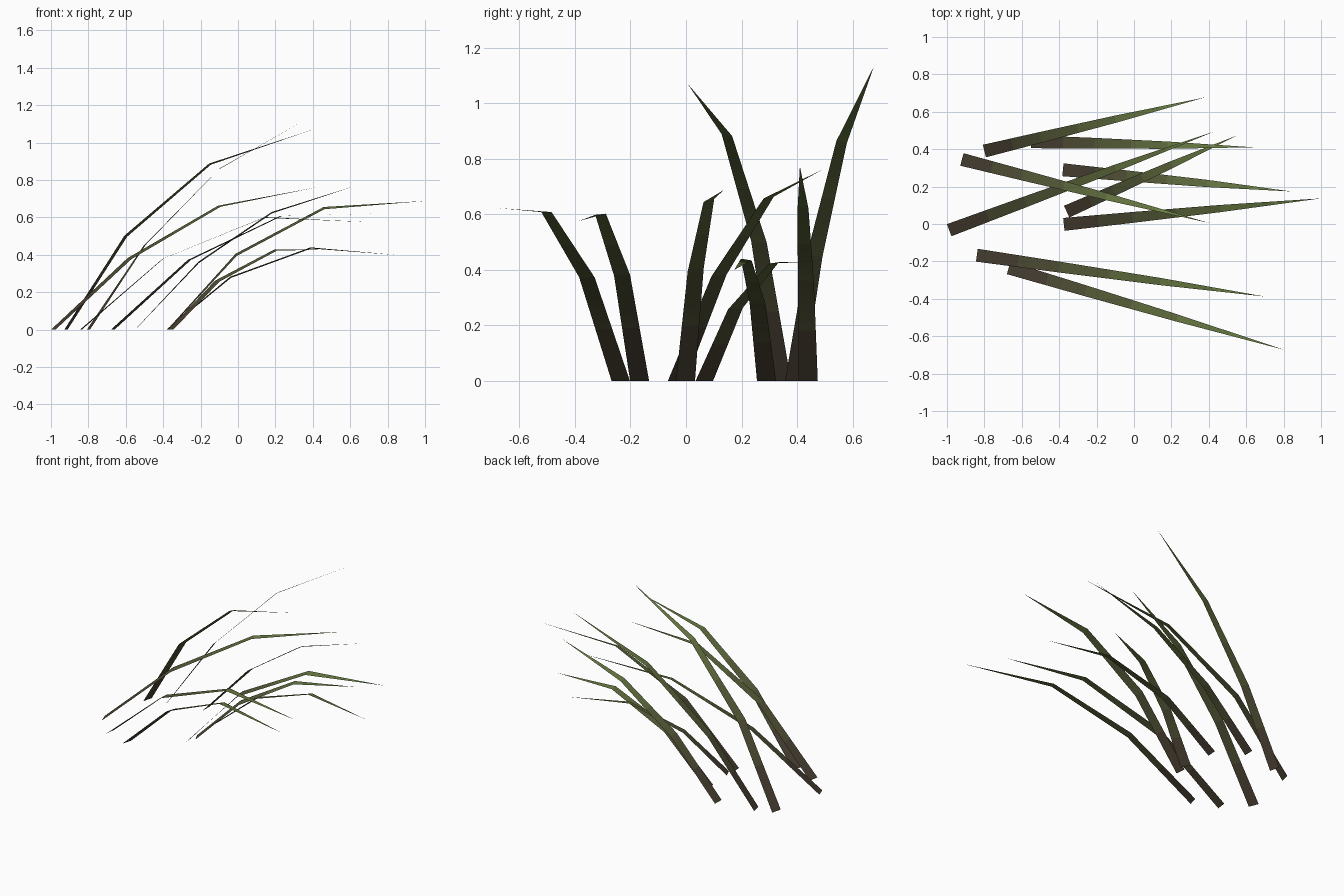
import bpy
from mathutils import Vector

if "Cube" in bpy.data.objects:
    bpy.data.objects.remove(bpy.data.objects["Cube"])

# Gradient from earthy base to green tip, two bands per segment
BASE_COL = Vector((0.065, 0.05, 0.032))
MID_COL = Vector((0.095, 0.115, 0.040))
TIP_COL = Vector((0.15, 0.22, 0.06))
BANDS = 6
mats = []
for i in range(BANDS):
    f = i / (BANDS - 1)
    c = BASE_COL.lerp(MID_COL, f * 2) if f < 0.5 else MID_COL.lerp(TIP_COL, f * 2 - 1)
    m = bpy.data.materials.new(f"blade_green_{i + 1}")
    m.diffuse_color = (*c, 1)
    m.use_nodes = True
    m.node_tree.nodes["Principled BSDF"].inputs["Base Color"].default_value = m.diffuse_color
    mats.append(m)

BASE_WIDTH = 0.069
TAPER = (1.0, 0.84, 0.56, 0.0)


def blade(name, base, tip, tip_z, roll, knots):
    """Flat bent ribbon: base/tip in plan, knots as (x, z) along it."""
    b, t = Vector(base), Vector(tip)
    side = Vector((b.y - t.y, t.x - b.x)).normalized() * BASE_WIDTH / 2
    # stations along the blade: x, z, width, roll height
    bends = [(b.x, 0.0)] + knots + [(t.x, tip_z)]
    rolls = (0, roll, roll, 0)
    st = [Vector((x, z, w, r)) for (x, z), w, r in zip(bends, TAPER, rolls)]
    rows = []
    for p, q in zip(st, st[1:]):
        rows += [p, (p + q) / 2]
    verts = []
    for x, z, w, r in rows:
        c = b.lerp(t, (x - b.x) / (t.x - b.x))
        for s in (-1, 1):
            e = c + side * w * s
            verts.append((e.x, e.y, z + r * s / 2))
    verts.append((t.x, t.y, tip_z))
    faces = [(2 * i, 2 * i + 2, 2 * i + 3, 2 * i + 1) for i in range(BANDS - 1)]
    faces.append((2 * BANDS - 2, 2 * BANDS, 2 * BANDS - 1))
    me = bpy.data.meshes.new(name)
    me.from_pydata(verts, [], faces)
    for m in mats:
        me.materials.append(m)
    for i, f in enumerate(me.polygons):
        f.material_index = i
        f.use_smooth = True
    me.update()
    bpy.context.collection.objects.link(bpy.data.objects.new(name, me))


# base (x, y), tip (x, y), tip height, roll, two bends (x, z)
BLADES = [
    ((-0.80, 0.39), (0.38, 0.677), 1.133, -0.008, [(-0.50, 0.45), (-0.10, 0.86)]),
    ((-0.55, 0.44), (0.64, 0.41), 0.773, -0.008, [(-0.21, 0.36), (0.18, 0.625)]),
    ((-0.92, 0.345), (0.40, 0.006), 1.07, -0.006, [(-0.60, 0.50), (-0.15, 0.885)]),
    ((-0.38, 0.29), (0.84, 0.174), 0.40, -0.006, [(-0.04, 0.28), (0.39, 0.437)]),
    ((-0.988, -0.033), (0.43, 0.495), 0.763, 0.006, [(-0.58, 0.38), (-0.10, 0.66)]),
    ((-0.36, 0.066), (0.55, 0.473), 0.43, 0.005, [(-0.11, 0.26), (0.20, 0.425)]),
    ((-0.375, -0.002), (1.0, 0.137), 0.688, 0.012, [(-0.01, 0.40), (0.46, 0.65)]),
    ((-0.84, -0.167), (0.70, -0.388), 0.575, 0.004, [(-0.40, 0.38), (0.14, 0.60)]),
    ((-0.67, -0.235), (0.80, -0.672), 0.622, 0.0, [(-0.26, 0.373), (0.23, 0.608)]),
]
for i, data in enumerate(BLADES):
    blade(f"grass_blade_{i + 1}", *data)
